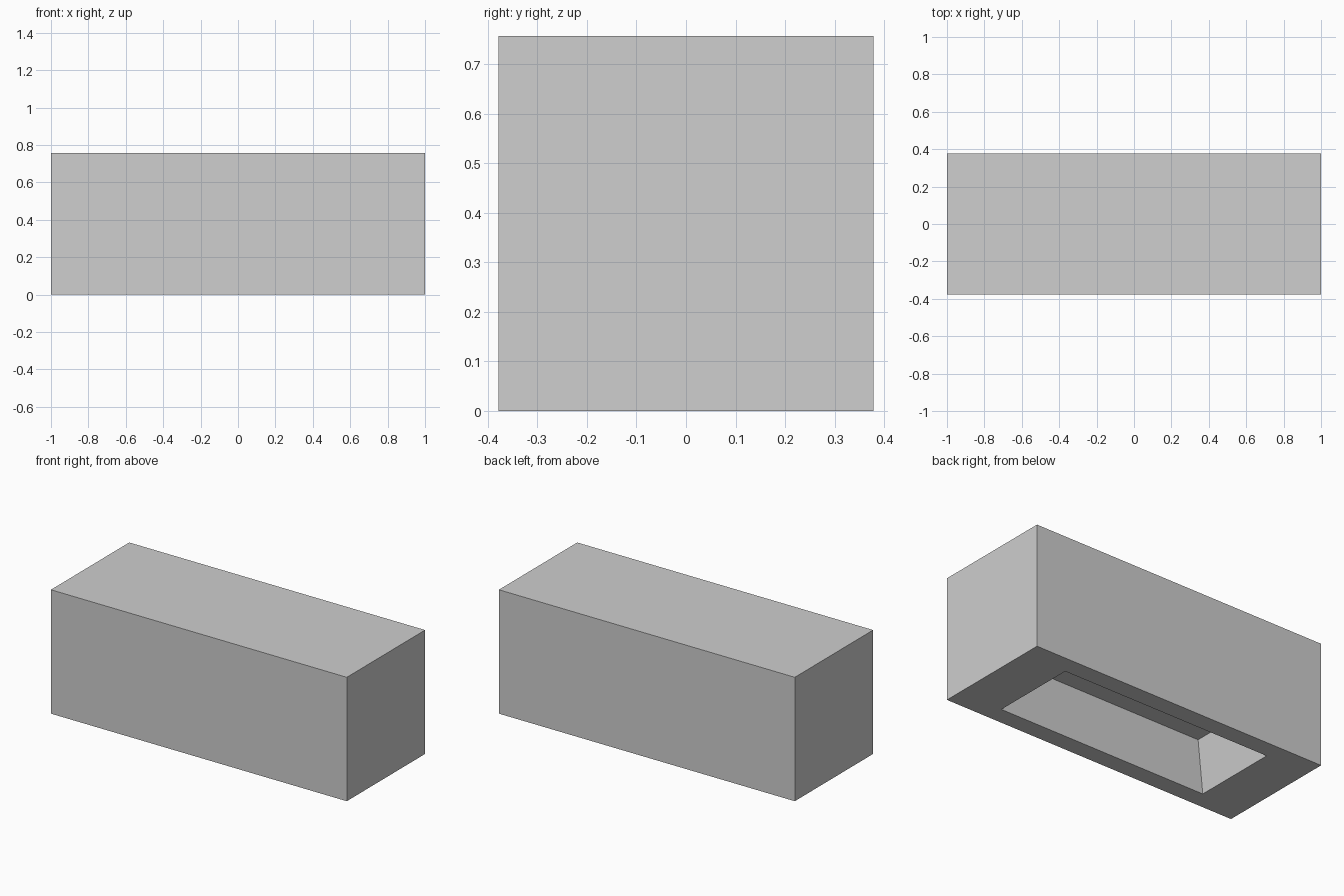
import bpy
import bmesh

LENGTH, DEPTH, HEIGHT = 2.0, 0.756, 0.757
OPENING_SCALE = 0.709    # opening size relative to the underside
RECESS_TAPER = 0.932     # recess ceiling size relative to the opening
RECESS_HEIGHT = 0.311

old = bpy.data.objects.get("Cube")
if old:
    bpy.data.objects.remove(old, do_unlink=True)

# Plain grey material
grey = bpy.data.materials.new("plain_grey")
grey.use_nodes = True
grey.diffuse_color = (0.62, 0.62, 0.62, 1)
grey.node_tree.nodes["Principled BSDF"].inputs["Base Color"].default_value = grey.diffuse_color


def scale_flat(verts, factor):
    """Scale vertices towards the vertical centre line."""
    for v in verts:
        v.co.x *= factor
        v.co.y *= factor


# Solid block standing on the ground
bm = bmesh.new()
bmesh.ops.create_cube(bm, size=1)
for v in bm.verts:
    v.co.x *= LENGTH
    v.co.y *= DEPTH
    v.co.z = (v.co.z + 0.5) * HEIGHT

# Rim around the opening on the underside
bm.normal_update()
underside = min(bm.faces, key=lambda f: f.calc_center_median().z)
opening = bmesh.ops.extrude_discrete_faces(bm, faces=[underside])["faces"][0]
scale_flat(opening.verts, OPENING_SCALE)

# Tapered recess rising from the opening
ceiling = bmesh.ops.extrude_discrete_faces(bm, faces=[opening])["faces"][0]
scale_flat(ceiling.verts, RECESS_TAPER)
for v in ceiling.verts:
    v.co.z = RECESS_HEIGHT

bmesh.ops.recalc_face_normals(bm, faces=bm.faces)
mesh = bpy.data.meshes.new("hollow_block")
bm.to_mesh(mesh)
bm.free()
mesh.materials.append(grey)
block = bpy.data.objects.new("hollow_block", mesh)
bpy.context.collection.objects.link(block)
